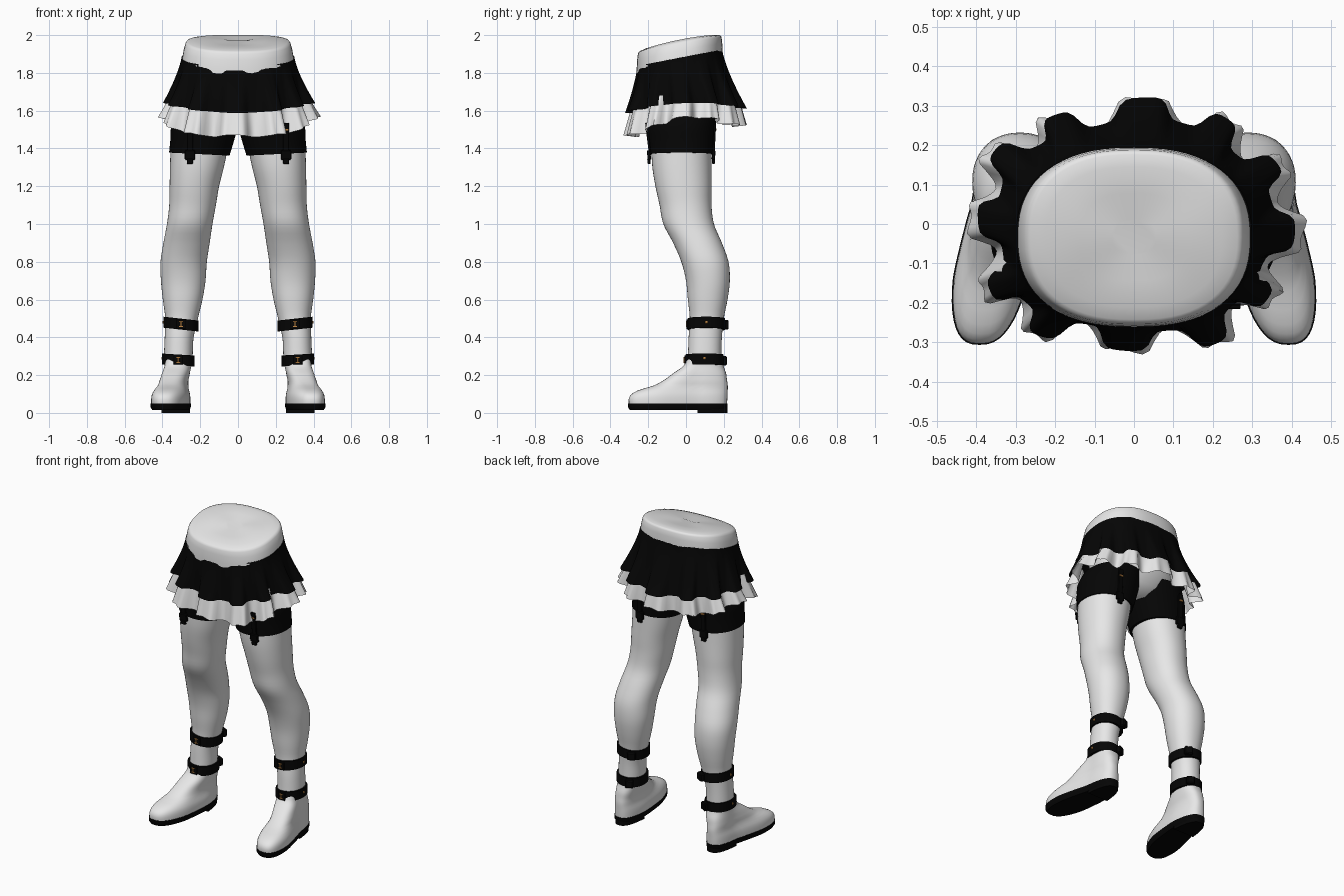
import bpy, bmesh, math
from mathutils import Vector

if "Cube" in bpy.data.objects:
    bpy.data.objects.remove(bpy.data.objects["Cube"])

def material(name, rgb):
    m = bpy.data.materials.new(name)
    m.diffuse_color = (*rgb, 1)
    m.use_nodes = True
    m.node_tree.nodes["Principled BSDF"].inputs["Base Color"].default_value = m.diffuse_color
    return m

WHITE = material("white cloth", (0.82, 0.82, 0.82))
BLACK = material("black cloth", (0.0015, 0.0015, 0.0015))
GOLD = material("gold metal", (0.55, 0.25, 0.06))

def finish(name, bm, mat, angle=50):
    bmesh.ops.recalc_face_normals(bm, faces=bm.faces)
    me = bpy.data.meshes.new(name)
    bm.to_mesh(me)
    bm.free()
    me.materials.append(mat)
    ob = bpy.data.objects.new(name, me)
    bpy.context.collection.objects.link(ob)
    bpy.ops.object.select_all(action='DESELECT')
    bpy.context.view_layer.objects.active = ob
    ob.select_set(True)
    bpy.ops.object.shade_smooth_by_angle(angle=math.radians(angle))
    return ob

def tube(name, rings, mat, n=48, caps=(True, True), loop=False, angle=50):
    """Loft through rings; each ring is a function of the angle returning a point."""
    bm = bmesh.new()
    vs = [[bm.verts.new(r(2 * math.pi * i / n)) for i in range(n)] for r in rings]
    pairs = list(zip(vs, vs[1:])) + ([(vs[-1], vs[0])] if loop else [])
    for a, b in pairs:
        for i in range(n):
            j = (i + 1) % n
            bm.faces.new((a[i], a[j], b[j], b[i]))
    if caps[0] and not loop:
        bm.faces.new(vs[0])
    if caps[1] and not loop:
        bm.faces.new(vs[-1])
    return finish(name, bm, mat, angle)

def box(name, center, size, mat, rot_z=0.0, tilt=0.0):
    bm = bmesh.new()
    bmesh.ops.create_cube(bm, size=1)
    bmesh.ops.scale(bm, vec=size, verts=bm.verts)
    bmesh.ops.bevel(bm, geom=bm.edges[:], offset=min(size) * 0.2, segments=1, affect='EDGES')
    ob = finish(name, bm, mat, 20)
    ob.location = center
    ob.rotation_euler = (tilt, 0, rot_z)
    return ob

def sup(t, p):
    """Unit superellipse point."""
    c, s = math.cos(t), math.sin(t)
    return math.copysign(abs(c) ** (2 / p), c), math.copysign(abs(s) ** (2 / p), s)

def spline(rows, z):
    """Smooth interpolation of rows (z, values...)."""
    k = max(i for i in range(len(rows) - 1) if rows[i][0] <= z + 1e-6)
    p = [rows[max(0, min(len(rows) - 1, k + d))] for d in (-1, 0, 1, 2)]
    h = p[2][0] - p[1][0]
    u = (z - p[1][0]) / h
    out = []
    for c in range(1, len(rows[0])):
        m1 = (p[2][c] - p[0][c]) / (p[2][0] - p[0][0]) * h
        m2 = (p[3][c] - p[1][c]) / (p[3][0] - p[1][0]) * h
        out.append((2*u**3 - 3*u*u + 1) * p[1][c] + (u**3 - 2*u*u + u) * m1
                   + (3*u*u - 2*u**3) * p[2][c] + (u**3 - u*u) * m2)
    return out

def section(s, ext, z, grow=0.0, p=2.15, slope=0.0):
    x0, x1, y0, y1 = ext
    def f(t):
        c, q = sup(t, p)
        x = (x0 + x1) / 2 + ((x1 - x0) / 2 + grow) * c
        y = (y0 + y1) / 2 + ((y1 - y0) / 2 + grow) * q
        return Vector((s * x, y, z + slope * (x - (x0 + x1) / 2)))
    return f

# z, inner x, outer x, front y, back y
LEG = [(0.26, .243, .391, .006, .187), (0.3, .24, .392, .01, .187), (0.4, .235, .388, .014, .19),
       (0.5, .212, .385, .02, .20), (0.6, .188, .398, .01, .22), (0.7, .172, .408, .0, .232),
       (0.8, .165, .41, -.025, .225), (0.9, .15, .395, -.068, .19), (1.0, .135, .376, -.12, .148),
       (1.1, .117, .364, -.14, .135), (1.2, .10, .362, -.162, .135), (1.3, .075, .36, -.178, .135),
       (1.41, .052, .357, -.185, .135)]
THIGH = [(1.37, .048, .362, -.188, .138), (1.44, .026, .355, -.196, .143),
         (1.52, .004, .35, -.205, .15), (1.6, -.005, .315, -.195, .16)]
# z, half width, toe y, heel y
BOOT = [(.045, .09, -.303, .217), (.075, .09, -.303, .219), (.1, .087, -.288, .22),
        (.122, .08, -.247, .221), (.145, .075, -.17, .221), (.175, .075, -.115, .217),
        (.21, .077, -.067, .212), (.25, .078, -.012, .198), (.29, .078, .008, .189)]

def foot(s, hw, y0, y1, z, grow=0.0, ymin=-9):
    """Foot outline that turns outward and widens towards the toe."""
    def f(t):
        c, q = sup(t, 2.6)
        y = max(ymin, (y0 + y1) / 2 + ((y1 - y0) / 2 + grow) * q)
        fwd = max(0.0, 0.06 - y)
        toe = min(1, fwd / 0.2)
        mid = .318 + .17 * fwd + .012 * min(1, max(0, (.25 - z) / .08))
        return Vector((s * (mid + (hw + grow) * (0.9 + .17 * toe) * c), y, z))
    return f

for s, side in ((1, "left"), (-1, "right")):
    # stocking leg and black thigh band
    zs = [.26 + (1.41 - .26) * i / 40 for i in range(41)]
    tube(side + "_stocking_leg", [section(s, spline(LEG, z), z) for z in zs], WHITE)
    zs = [1.37 + .23 * i / 8 for i in range(9)]
    tube(side + "_thigh_band", [section(s, spline(THIGH, z), z, .003, slope=.05 * (1.6 - z) / .23) for z in zs], BLACK)
    # boot, sole, heel
    zs = [.045 + .245 * i / 20 for i in range(21)]
    tube(side + "_boot", [foot(s, *spline(BOOT, z), z) for z in zs], WHITE)
    tube(side + "_sole", [foot(s, .089, -.303, .217, z, g) for z, g in ((.014, -.006), (.028, .003), (.05, .004))], BLACK, angle=40)
    tube(side + "_heel", [foot(s, .08, -.3, .217, z, .003, .06) for z in (0, .03)], BLACK, angle=40)
    # ankle straps with buckles
    for nm, z, hh, sl in (("upper", .47, .029, .11), ("lower", .28, .029, .06)):
        e = spline(LEG, z)
        tube(f"{side}_{nm}_strap", [section(s, e, z + a * hh, g, slope=sl) for a, g in
             ((-1, -.004), (-1, .011), (1, .011), (1, -.004))], BLACK, loop=True, angle=30)
        cx, fy = (e[0] + e[1]) / 2, e[2] - .012
        box(f"{side}_{nm}_buckle_plate", (s * cx, fy, z), (.05, .01, .05), BLACK)
        for dz in (-.013, .013):
            box(f"{side}_{nm}_buckle_bar", (s * cx, fy - .006, z + dz), (.022, .005, .006), GOLD)
        box(f"{side}_{nm}_buckle_pin", (s * cx, fy - .006, z), (.006, .005, .026), GOLD)
        box(f"{side}_{nm}_strap_stud", (s * (e[1] + .011), (e[2] + e[3]) / 2, z + .01), (.006, .013, .013), GOLD)
        box(f"{side}_{nm}_strap_tail", (s * (e[0] + .03), e[3] + .008, z - .004), (.05, .03, .05), BLACK, s * .5)
    # garter straps and clips, front and back
    for nm, x, y, z, tl in (("front", .255, -.193, 1.42, .12), ("back", .23, .143, 1.43, -.05)):
        d = -1 if y < 0 else 1
        box(f"{side}_{nm}_garter_strap", (s * x, y + d * .007, z + .03), (.032, .012, .17), BLACK, 0, tl)
        box(f"{side}_{nm}_garter_clip", (s * x, y + d * .003, 1.365), (.054, .018, .05), BLACK, 0, tl)
        box(f"{side}_{nm}_garter_tip", (s * x, y + d * .003, 1.333), (.032, .016, .03), BLACK, 0, tl)
        box(f"{side}_{nm}_garter_slide", (s * x, y + d * .017, 1.50), (.026, .005, .01), GOLD, 0, tl)

# waist: white hips closed by a gently domed, tilted top
def waist(k, drop, u):
    """k scales the outline, u runs from the lower edge to the top rim."""
    def f(t):
        c, q = sup(t, 2.4)
        x, y = .279 * k * c, -.033 + .223 * k * q
        low = 1.868 + .19 * (y + .033)
        top = 1.958 + .2 * (y + .033) + .01 * (1 - q * q)
        return Vector((x * (1 + .065 * (1 - u)), y * (1 + .02 * (1 - u)), low + (top - low) * u + drop))
    return f

tube("waistband", [waist(1.0, -.03, 0), waist(1.0, 0, 0), waist(1.0, 0, .5), waist(.99, 0, .85), waist(.97, 0, .96),
     waist(.94, 0, 1.0), waist(.8, .008, 1.0), waist(.5, .008, 1.0), waist(.2, .004, 1.0)], WHITE, 64)
HIPS = [(1.49, -.09, .09, -.09, .07), (1.54, -.2, .2, -.17, .13), (1.62, -.28, .28, -.205, .17),
        (1.75, -.285, .285, -.22, .18), (1.84, -.28, .28, -.235, .17)]
tube("hips", [section(1, r[1:], r[0]) for r in HIPS], WHITE)

# pleated skirt and ruffle
def pleat(t, n):
    return math.tanh(2.2 * math.cos(n * t + .6)) / math.tanh(2.2) + .3 * math.sin(5 * t + 1)

def skirt_ring(h):
    def f(t):
        c, q = sup(t, 2.4 - .1 * h)
        g = h ** 1.25
        w = .028 * h ** 1.6 * pleat(t, 12)
        x = (.299 + .076 * g + w) * c
        y = -.033 * (1 - g) - .006 * g + (.225 + .069 * g + w) * q
        top = 1.88 + .19 * .225 * q
        hem = 1.6 + .04 * c * c + .012 * q
        return Vector((x, y, top + (hem - top) * h))
    return f

def ruffle_ring(h):
    def f(t):
        c, q = sup(t, 2.3)
        w = .018 * pleat(t, 12) + .010 * h * math.sin(24 * t) + .01 * h * pleat(t, 12)
        x = (.345 + .056 * h + w) * c
        y = (.258 + .038 * h + w) * q - .008 * h
        hem = 1.466 + .075 * c ** 4 + .032 * max(0, q + .7) + .006 * math.cos(12 * t + .6)
        return Vector((x, y, 1.68 + (hem - 1.68) * h))
    return f

# black skirt edge tucked onto the waistband
def tuck(t):
    p = skirt_ring(0)(t)
    return Vector((p.x * .96, -.033 + (p.y + .033) * .96, p.z + .001))

tube("pleated_skirt", [tuck] + [skirt_ring(i / 14) for i in range(15)], BLACK, 192, (False, False), angle=60)
tube("skirt_ruffle", [ruffle_ring(i / 8) for i in range(9)], WHITE, 192, (False, False), angle=60)
